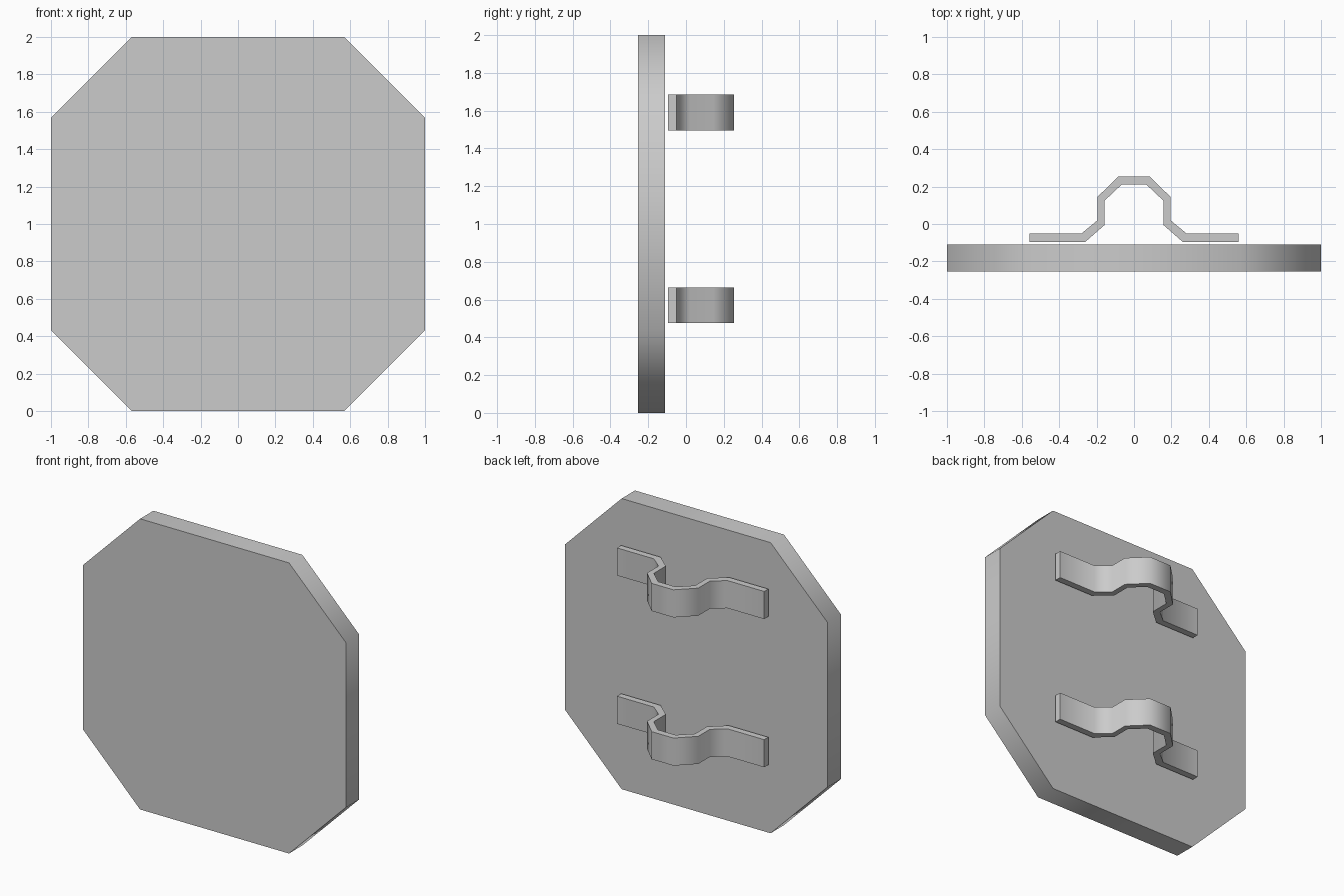
import bpy
import bmesh
import math

if "Cube" in bpy.data.objects:
    bpy.data.objects.remove(bpy.data.objects["Cube"], do_unlink=True)

grey = bpy.data.materials.new("light_grey_metal")
grey.use_nodes = True
colour = (0.6, 0.6, 0.6, 1)
grey.diffuse_color = colour
grey.node_tree.nodes["Principled BSDF"].inputs["Base Color"].default_value = colour


def extrude_outline(name, outline, direction):
    """Closed 3D outline extruded along a direction, smooth over shallow bends."""
    bm = bmesh.new()
    face = bm.faces.new([bm.verts.new(p) for p in outline])
    moved = bmesh.ops.extrude_face_region(bm, geom=[face])["geom"]
    verts = [g for g in moved if isinstance(g, bmesh.types.BMVert)]
    bmesh.ops.translate(bm, verts=verts, vec=direction)
    bmesh.ops.recalc_face_normals(bm, faces=bm.faces)
    mesh = bpy.data.meshes.new(name)
    bm.to_mesh(mesh)
    bm.free()
    mesh.materials.append(grey)
    obj = bpy.data.objects.new(name, mesh)
    bpy.context.collection.objects.link(obj)
    bpy.ops.object.select_all(action="DESELECT")
    obj.select_set(True)
    bpy.context.view_layer.objects.active = obj
    bpy.ops.object.shade_smooth_by_angle(angle=math.radians(60))
    return obj


# Octagonal sign plate
corner = 0.567
quarter = [(1, corner), (corner, 1)]
octagon = (quarter + [(-x, z) for x, z in reversed(quarter)]
           + [(-x, -z) for x, z in quarter]
           + [(x, -z) for x, z in reversed(quarter)])
extrude_outline("sign_plate", [(x, -0.255, z + 1) for x, z in octagon], (0, 0.145, 0))

# Pole clamps: bent strap, half profile mirrored across x
outer = [(0.56, -0.05), (0.28, -0.05), (0.195, 0.02), (0.195, 0.145), (0.083, 0.255)]
inner = [(0.56, -0.095), (0.26, -0.095), (0.157, -0.005), (0.157, 0.125), (0.067, 0.21)]


def mirrored(half):
    return half + [(-x, y) for x, y in reversed(half)]


strap = mirrored(outer) + mirrored(inner)[::-1]
for name, bottom in (("lower_clamp", 0.475), ("upper_clamp", 1.495)):
    extrude_outline(name, [(x, y, bottom) for x, y in strap], (0, 0, 0.19))
